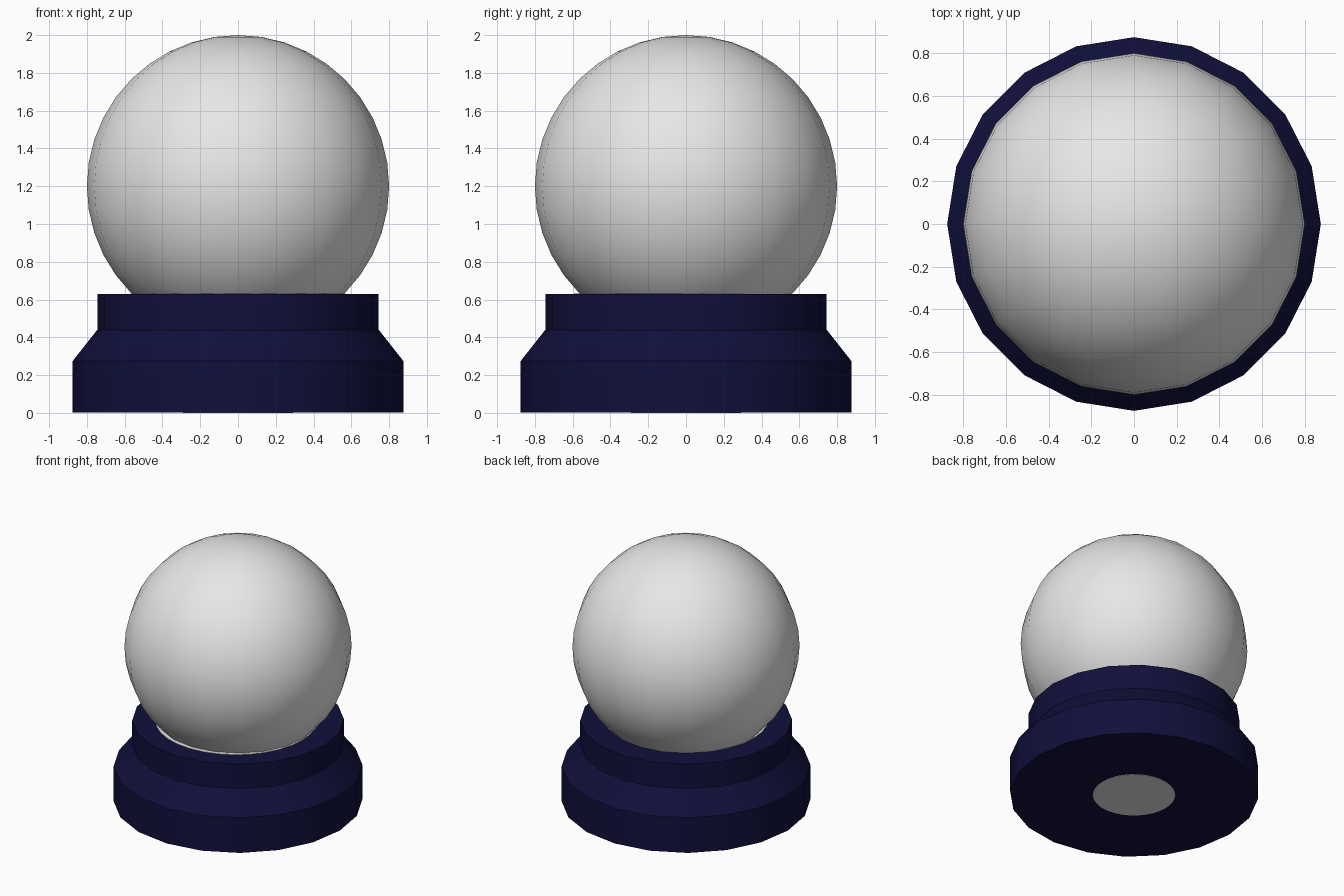
import bpy, bmesh, math

if "Cube" in bpy.data.objects:
    bpy.data.objects.remove(bpy.data.objects["Cube"])

SIDES = 20


def material(name, rgb):
    m = bpy.data.materials.new(name)
    m.diffuse_color = (*rgb, 1.0)
    m.use_nodes = True
    m.node_tree.nodes["Principled BSDF"].inputs["Base Color"].default_value = m.diffuse_color
    return m


navy = material("dark navy", (0.005, 0.005, 0.045))
white = material("off white", (0.8, 0.8, 0.8))


def finish(name, bm, mat, angle=35):
    bmesh.ops.recalc_face_normals(bm, faces=bm.faces)
    mesh = bpy.data.meshes.new(name)
    bm.to_mesh(mesh)
    bm.free()
    mesh.materials.append(mat)
    ob = bpy.data.objects.new(name, mesh)
    bpy.context.collection.objects.link(ob)
    bpy.ops.object.select_all(action='DESELECT')
    ob.select_set(True)
    bpy.context.view_layer.objects.active = ob
    bpy.ops.object.shade_smooth_by_angle(angle=math.radians(angle))
    return ob


def lathe(name, profile, mat, sides=SIDES, y=0.0):
    """Closed solid of revolution from (radius, height) points."""
    bm = bmesh.new()
    rings = []
    for r, z in profile:
        rings.append([bm.verts.new((r * math.cos(2 * math.pi * i / sides),
                                    y + r * math.sin(2 * math.pi * i / sides), z))
                      for i in range(sides)])
    for a, b in zip(rings, rings[1:]):
        for i in range(sides):
            j = (i + 1) % sides
            bm.faces.new((a[i], a[j], b[j], b[i]))
    bm.faces.new(rings[0])
    bm.faces.new(rings[-1])
    return finish(name, bm, mat)


# stepped base with sloped shoulder and collar
lathe("base", [(0.875, 0.002), (0.875, 0.275), (0.745, 0.44), (0.745, 0.63)], navy)

# globe resting in the collar
bm = bmesh.new()
bmesh.ops.create_uvsphere(bm, u_segments=SIDES, v_segments=SIDES, radius=0.8)
bmesh.ops.translate(bm, vec=(0, 0, 1.2), verts=bm.verts)
finish("globe", bm, white)

# snow layer at the mouth of the collar, peeking out slightly at the front
lathe("snow_layer", [(0.57, 0.6), (0.57, 0.633)], white, 32, -0.022)

# round plug flush with the underside
lathe("bottom_plug", [(0.29, 0.0), (0.29, 0.05)], white, 32)
